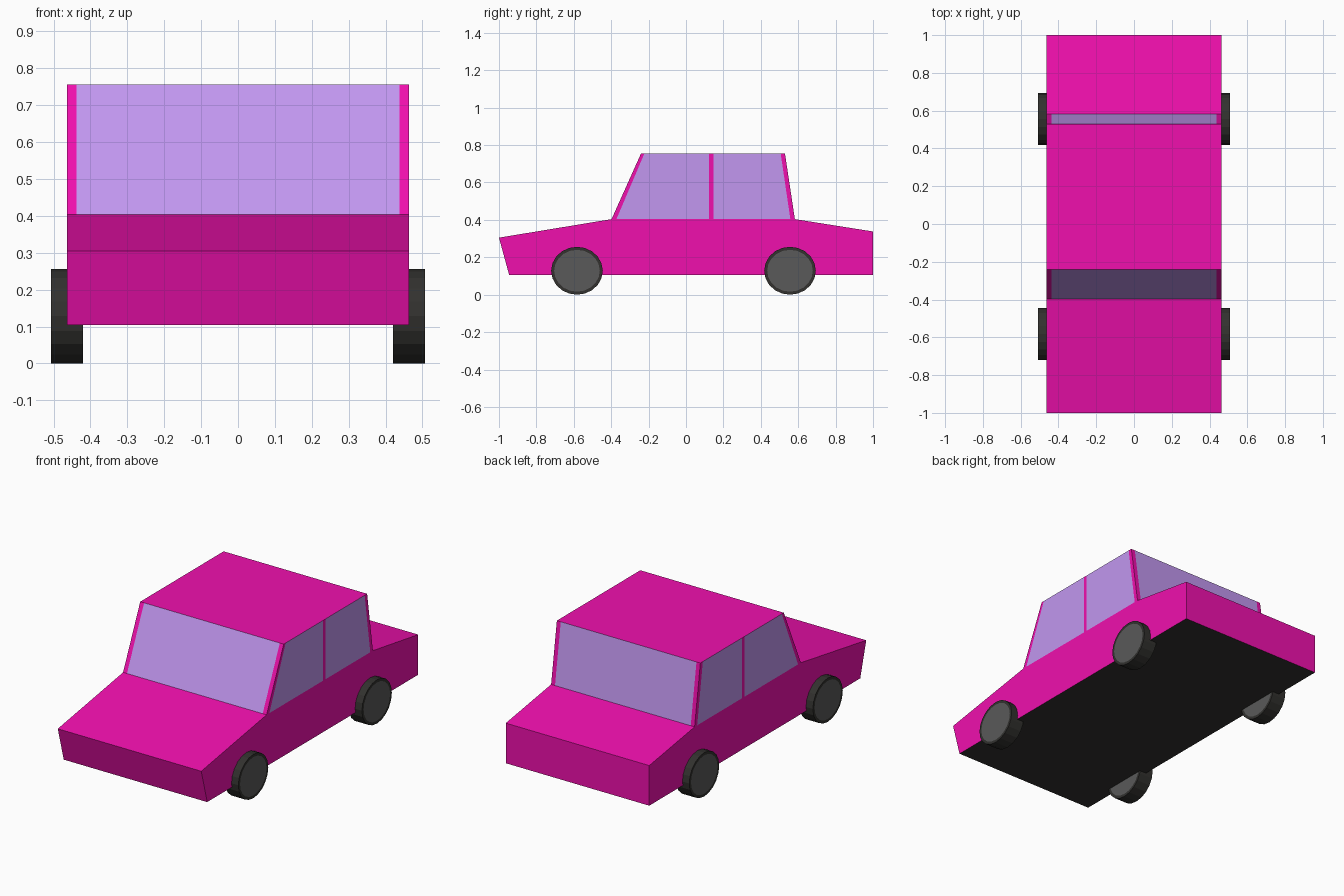
import bpy, bmesh
from math import cos, sin, pi

if "Cube" in bpy.data.objects:
    bpy.data.objects.remove(bpy.data.objects["Cube"])


def material(name, rgb):
    m = bpy.data.materials.new(name)
    m.diffuse_color = (*rgb, 1)
    m.use_nodes = True
    m.node_tree.nodes["Principled BSDF"].inputs["Base Color"].default_value = m.diffuse_color
    return m


PINK = material("pink_paint", (0.87, 0.005, 0.42))
GLASS = material("lilac_glass", (0.54, 0.31, 0.87))
RUBBER = material("black_rubber", (0.032, 0.031, 0.028))
HUB = material("grey_metal", (0.1, 0.1, 0.1))

W = 0.463                    # half width of body
BELT, ROOF = 0.404, 0.756    # heights of window sill and roof


def finish(name, bm, mats):
    mesh = bpy.data.meshes.new(name)
    bm.to_mesh(mesh)
    bm.free()
    for m in mats:
        mesh.materials.append(m)
    obj = bpy.data.objects.new(name, mesh)
    bpy.context.collection.objects.link(obj)
    return obj


def extrude_x(profile, x0, x1):
    """Closed prism: a (y, z) outline swept from x0 to x1."""
    bm = bmesh.new()
    face = bm.faces.new([bm.verts.new((x0, y, z)) for y, z in profile])
    ext = bmesh.ops.extrude_face_region(bm, geom=[face])
    moved = [v for v in ext["geom"] if isinstance(v, bmesh.types.BMVert)]
    bmesh.ops.translate(bm, verts=moved, vec=(x1 - x0, 0, 0))
    bmesh.ops.recalc_face_normals(bm, faces=bm.faces)
    bm.normal_update()
    return bm


def panels(name, quads, mat):
    bm = bmesh.new()
    for quad in quads:
        bm.faces.new([bm.verts.new(p) for p in quad])
    bmesh.ops.remove_doubles(bm, verts=bm.verts, dist=1e-5)
    return finish(name, bm, [mat])


# Lower body with black underside
bm = extrude_x([(-1, 0.305), (-0.945, 0.104), (1, 0.104), (1, 0.338),
                (0.582, BELT), (-0.398, BELT)], -W, W)
for f in bm.faces:
    f.material_index = int(f.normal.z < -0.9)
finish("lower_body", bm, [PINK, RUBBER])

# Cabin: (sill y, roof y) stations along the side, alternating pillar / window
stations = [(-0.398, -0.240), (-0.372, -0.222), (0.122, 0.122),
            (0.146, 0.146), (0.558, 0.506), (0.582, 0.529)]
columns = [-W, -0.438, 0.438, W]
frame, side_glass, end_glass = [], [], []

for i, ((b0, t0), (b1, t1)) in enumerate(zip(stations, stations[1:])):
    right = [(W, b0, BELT), (W, b1, BELT), (W, t1, ROOF), (W, t0, ROOF)]
    left = [(-x, y, z) for x, y, z in reversed(right)]
    (side_glass if i % 2 else frame).extend([right, left])

for i, (x0, x1) in enumerate(zip(columns, columns[1:])):
    for (b, t), flip in ((stations[0], False), (stations[-1], True)):
        quad = [(x0, b, BELT), (x1, b, BELT), (x1, t, ROOF), (x0, t, ROOF)]
        (end_glass if i == 1 else frame).append(quad[::-1] if flip else quad)

y0, y1 = stations[0][1], stations[-1][1]
panels("cabin_pillars", frame, PINK)
panels("roof", [[(-W, y0, ROOF), (W, y0, ROOF), (W, y1, ROOF), (-W, y1, ROOF)]], PINK)
panels("side_windows", side_glass, GLASS)
panels("windscreen", end_glass[:1], GLASS)
panels("rear_window", end_glass[1:], GLASS)


# Wheels: slightly flattened tyres with a flush hub disc
def ellipse(yc, ry, rz, n=20):
    return [(yc + ry * cos(2 * pi * k / n), 0.128 + rz * sin(2 * pi * k / n))
            for k in range(n)]


for end, yc in (("front", -0.583), ("rear", 0.556)):
    for side, s in (("right", 1), ("left", -1)):
        bm = extrude_x(ellipse(yc, 0.138, 0.128), s * 0.42, s * 0.507)
        caps = [f for f in bm.faces if len(f.verts) > 4]
        bmesh.ops.inset_individual(bm, faces=caps, thickness=0.016)
        for f in caps:
            f.material_index = 1
        finish(f"{end}_{side}_wheel", bm, [RUBBER, HUB])
